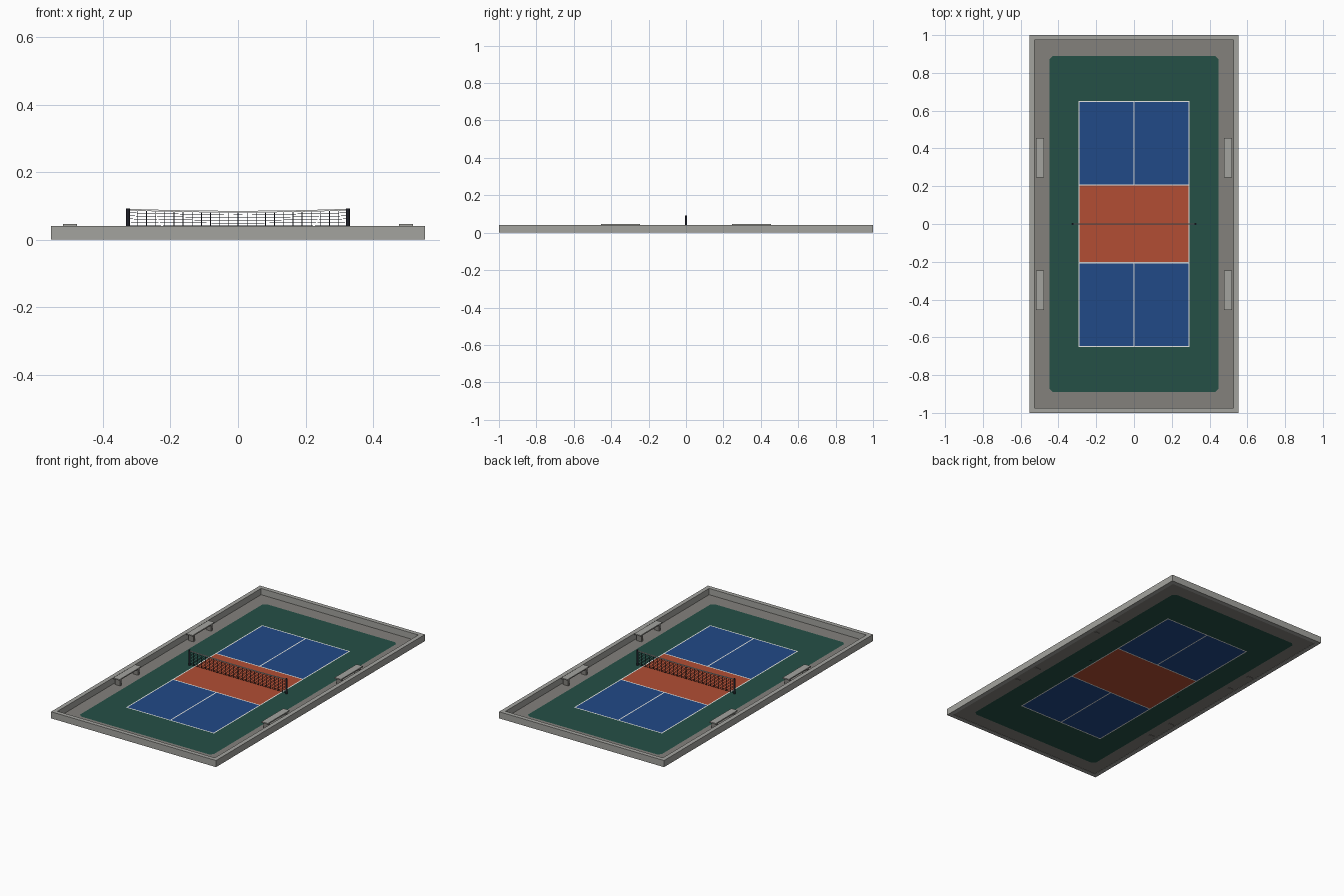
import bpy, bmesh, math

if "Cube" in bpy.data.objects:
    bpy.data.objects.remove(bpy.data.objects["Cube"])

def mat(name, r, g, b):
    m = bpy.data.materials.new(name)
    m.diffuse_color = (r, g, b, 1)
    m.use_nodes = True
    m.node_tree.nodes["Principled BSDF"].inputs["Base Color"].default_value = m.diffuse_color
    return m

FLOOR = mat("dark concrete", .227, .220, .202)
GREEN = mat("court green", .018, .080, .062)
BLUE = mat("court blue", .015, .067, .242)
ORANGE = mat("court orange", .445, .076, .034)
WHITE = mat("line white", .80, .80, .78)
WALL = mat("light concrete", .371, .371, .347)
DARK = mat("net black", .012, .013, .02)

def finish(name, bm, mats):
    me = bpy.data.meshes.new(name)
    bm.to_mesh(me)
    bm.free()
    for m in mats:
        me.materials.append(m)
    ob = bpy.data.objects.new(name, me)
    bpy.context.collection.objects.link(ob)
    return ob

def add_box(bm, x0, x1, y0, y1, z0, z1):
    vs = bmesh.ops.create_cube(bm, size=1)["verts"]
    for v in vs:
        v.co.x = x1 if v.co.x > 0 else x0
        v.co.y = y1 if v.co.y > 0 else y0
        v.co.z = z1 if v.co.z > 0 else z0

# Court surface: one sheet cut along all paint edges, coloured by region
CX, CY, KY, LW = .295, .652, .206, .007      # court half size, kitchen, line width
GX, GY, CH = .448, .89, .018                 # green half size and clipped corner
WX, WY = .54, .99

def mirrored(vals):
    return sorted(set(vals) | {-v for v in vals})

def region(x, y):
    x, y = abs(x), abs(y)
    if x > GX or y > GY:
        return 0
    if x > CX or y > CY:
        return 1
    if x > CX - LW or y > CY - LW or KY - LW / 2 < y < KY + LW / 2:
        return 4
    if y < KY:
        return 3
    return 4 if x < LW / 2 else 2

xs = mirrored([LW / 2, CX - LW, CX, GX - CH, GX, WX])
ys = mirrored([KY - LW / 2, KY + LW / 2, CY - LW, CY, GY - CH, GY, WY])
bm = bmesh.new()
grid = [[bm.verts.new((x, y, .002)) for y in ys] for x in xs]
for i in range(len(xs) - 1):
    for j in range(len(ys) - 1):
        q = [grid[i][j], grid[i + 1][j], grid[i + 1][j + 1], grid[i][j + 1]]
        mx, my = (xs[i] + xs[i + 1]) / 2, (ys[j] + ys[j + 1]) / 2
        if GX - CH < abs(mx) < GX and GY - CH < abs(my) < GY:
            # clipped green corner: outer triangle is concrete
            k = max(range(4), key=lambda n: abs(q[n].co.x) + abs(q[n].co.y))
            bm.faces.new((q[k - 1], q[k], q[(k + 1) % 4])).material_index = 0
            bm.faces.new((q[(k + 1) % 4], q[(k + 2) % 4], q[k - 1])).material_index = 1
        else:
            bm.faces.new(q).material_index = region(mx, my)
finish("court_surface", bm, [FLOOR, GREEN, BLUE, ORANGE, WHITE])

# Low perimeter wall
OX, OY, T, H = .553, 1.0, .026, .04
bm = bmesh.new()
rings = []
for hx, hy, z in ((OX, OY, 0), (OX, OY, H), (OX - T, OY - T, H), (OX - T, OY - T, 0)):
    rings.append([bm.verts.new((sx * hx, sy * hy, z))
                  for sx, sy in ((-1, -1), (1, -1), (1, 1), (-1, 1))])
for a in range(4):
    for k in range(4):
        n, b = (k + 1) % 4, (a + 1) % 4
        bm.faces.new((rings[a][k], rings[a][n], rings[b][n], rings[b][k]))
bmesh.ops.recalc_face_normals(bm, faces=bm.faces)
finish("perimeter_wall", bm, [WALL])

# Four benches: slab seat on two legs
for sx in (-1, 1):
    for sy in (-1, 1):
        x, y = sx * .497, sy * .35
        bm = bmesh.new()
        add_box(bm, x - .021, x + .021, y - .105, y + .105, .04, .047)
        finish("bench_seat", bm, [WALL])
        bm = bmesh.new()
        for d in (-.085, .085):
            add_box(bm, x - .017, x + .017, y + d - .007, y + d + .007, 0, .04)
        finish("bench_legs", bm, [FLOOR])

# Net posts
PX = .325
for s in (-1, 1):
    bm = bmesh.new()
    r = bmesh.ops.create_cone(bm, cap_ends=True, segments=12, radius1=.006,
                              radius2=.006, depth=.092)
    bmesh.ops.translate(bm, verts=r["verts"], vec=(s * PX, 0, .047))
    ob = finish("net_post", bm, [DARK])

def top(x):                                   # sagging top edge
    return .083 + .006 * (x / PX) ** 2

def strand(bm, x0, z0, x1, z1, h, d):         # sloped bar along x
    vs = bmesh.ops.create_cube(bm, size=1)["verts"]
    for v in vs:
        left = v.co.x < 0
        v.co.z = (z0 if left else z1) + v.co.z * h
        v.co.x = x0 if left else x1
        v.co.y *= d

# Net mesh and top tape
N, ROWS = 24, 9
nx = [-PX + 2 * PX * i / N for i in range(N + 1)]
net, tape = bmesh.new(), bmesh.new()
for x in nx[1:-1]:
    add_box(net, x - .0011, x + .0011, -.0011, .0011, .006, top(x))
for a, b in zip(nx, nx[1:]):
    for r in range(ROWS):
        f = r / ROWS
        strand(net, a, .007 + (top(a) - .007) * f, b, .007 + (top(b) - .007) * f, .0014, .0014)
    strand(tape, a, top(a), b, top(b), .005, .004)
finish("net_mesh", net, [DARK])
finish("net_top_tape", tape, [WHITE])
